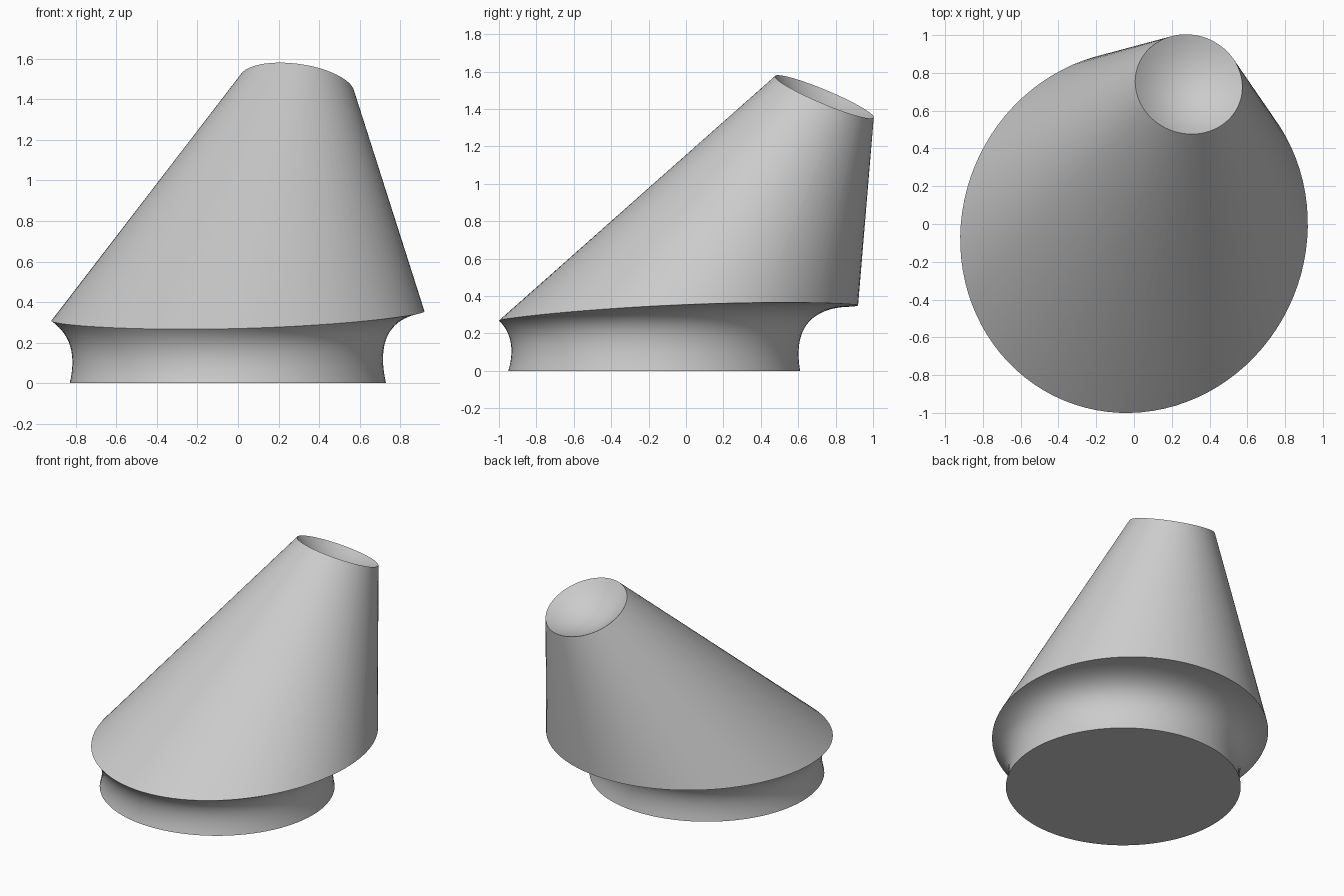
import bpy, bmesh, math
from mathutils import Vector

cube = bpy.data.objects.get("Cube")
if cube:
    bpy.data.objects.remove(cube, do_unlink=True)

SEG = 96
ANGLES = [math.tau * i / SEG for i in range(SEG)]

grey = bpy.data.materials.new("light_grey")
grey.use_nodes = True
grey.diffuse_color = (0.6, 0.6, 0.6, 1)
grey.node_tree.nodes["Principled BSDF"].inputs["Base Color"].default_value = (0.6, 0.6, 0.6, 1)


def finish(name, bm):
    mesh = bpy.data.meshes.new(name)
    bm.to_mesh(mesh)
    bm.free()
    obj = bpy.data.objects.new(name, mesh)
    bpy.context.collection.objects.link(obj)
    mesh.materials.append(grey)
    bpy.ops.object.select_all(action='DESELECT')
    obj.select_set(True)
    bpy.context.view_layer.objects.active = obj
    bpy.ops.object.shade_smooth_by_angle(angle=math.radians(30))


def loft(bm, rings):
    """Join successive rings of points with quads; return the vertex rings."""
    loops = [[bm.verts.new(p) for p in ring] for ring in rings]
    for low, high in zip(loops, loops[1:]):
        for i in range(SEG):
            j = (i + 1) % SEG
            bm.faces.new((low[i], low[j], high[j], high[i]))
    return loops


# Guide rings: floor circle, tilted waist, wavy rim, tilted mouth
def floor_point(a):
    return Vector((-0.05 + 0.78 * math.cos(a), -0.17 + 0.78 * math.sin(a), 0))


def waist_point(a):
    c, s = math.cos(a), math.sin(a)
    return Vector((-0.06 + 0.72 * c, -0.175 + 0.725 * s, 0.26 + 0.05 * c + 0.09 * s))


def rim_point(a):
    c, s = math.cos(a), math.sin(a)
    return Vector((0.92 * c + 0.02 * s, -0.04 + 0.96 * s + 0.02 * c,
                   0.32 + 0.0225 * c + 0.04 * s + 0.011 * math.cos(2 * a)))


mouth_centre = Vector((0.29, 0.74, 1.465))
mouth_normal = Vector((0.14, 0.42, 1)).normalized()
mouth_x = Vector((0, 1, 0)).cross(mouth_normal).normalized()
mouth_y = mouth_normal.cross(mouth_x)


def mouth_point(a, scale=1.0):
    offset = mouth_x * math.cos(a) + mouth_y * math.sin(a)
    return mouth_centre + offset * 0.286 * scale


# Base: curved band flaring from the floor to the rim
bm = bmesh.new()
steps = 20
rings = []
for k in range(steps + 1):
    t = k / steps
    rings.append([floor_point(a) * (1 - t) ** 2 + waist_point(a) * 2 * t * (1 - t)
                  + rim_point(a) * t * t for a in ANGLES])
loops = loft(bm, rings)
bm.faces.new(list(reversed(loops[0])))
finish("base", bm)

# Body: leaning cone wrapped tightly around the rim and the mouth
bm = bmesh.new()
rim = {bm.verts.new(rim_point(a)) for a in ANGLES}
mouth = {bm.verts.new(mouth_point(a)) for a in ANGLES}
bmesh.ops.convex_hull(bm, input=list(bm.verts))
caps = [f for f in bm.faces if set(f.verts) <= rim or set(f.verts) <= mouth]
bmesh.ops.delete(bm, geom=caps, context='FACES')
bmesh.ops.recalc_face_normals(bm, faces=bm.faces)
finish("body", bm)

# Bowl: shallow hollow in the mouth
bm = bmesh.new()
depth = 0.11
rings = []
for k in range(12):
    s = 1 - k / 12
    rings.append([mouth_point(a, s) - mouth_normal * depth * (1 - s * s) for a in ANGLES])
loops = loft(bm, rings)
centre = bm.verts.new(mouth_centre - mouth_normal * depth)
for i in range(SEG):
    bm.faces.new((loops[-1][i], loops[-1][(i + 1) % SEG], centre))
finish("bowl", bm)
